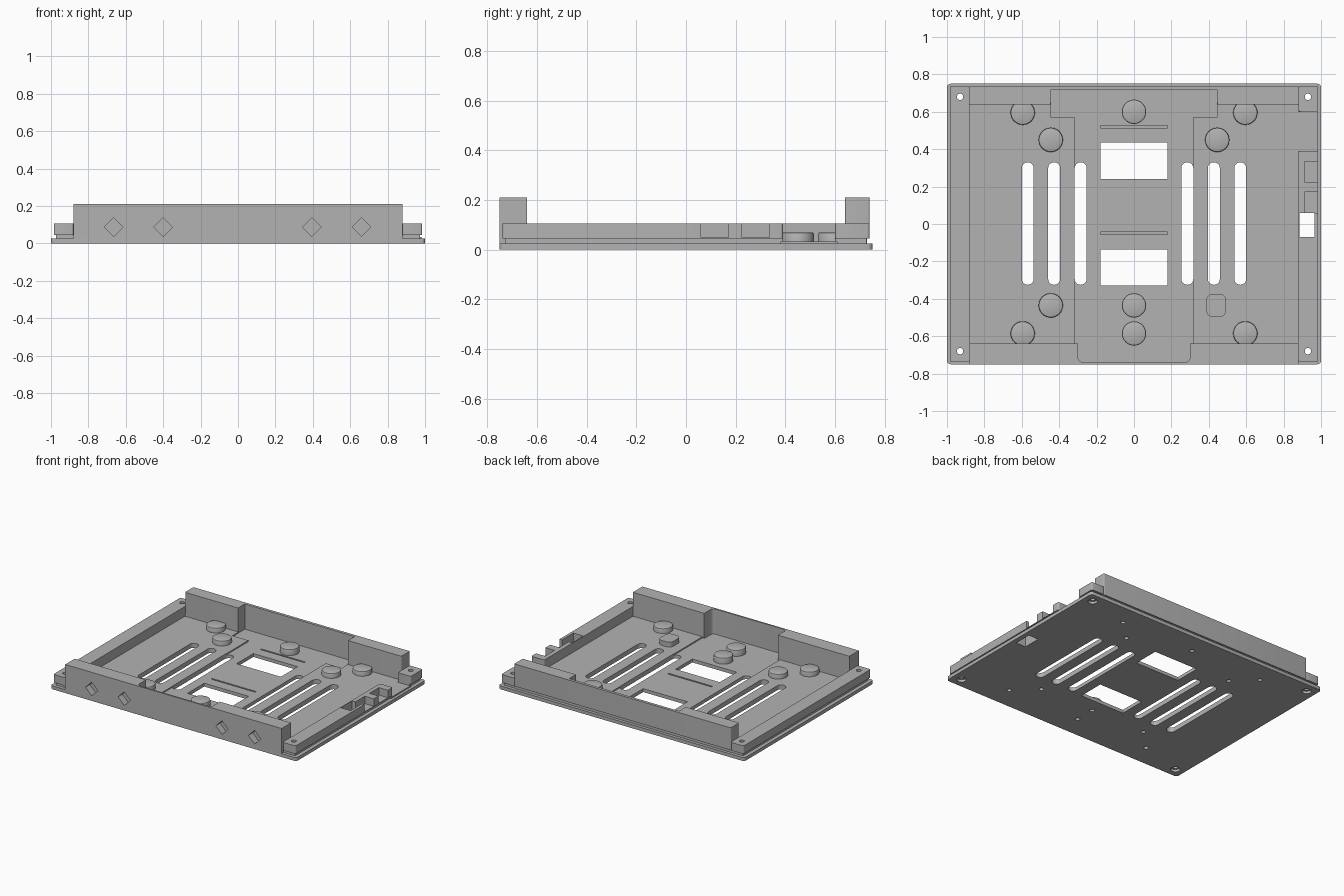
import bpy, bmesh, math
from mathutils import Matrix

cube = bpy.data.objects.get("Cube")
if cube:
    bpy.data.objects.remove(cube)

grey = bpy.data.materials.new("plain grey")
grey.use_nodes = True
colour = (0.45, 0.45, 0.45, 1)
grey.diffuse_color = colour
grey.node_tree.nodes["Principled BSDF"].inputs["Base Color"].default_value = colour


def finish(name, bm):
    bmesh.ops.recalc_face_normals(bm, faces=bm.faces)
    mesh = bpy.data.meshes.new(name)
    bm.to_mesh(mesh)
    bm.free()
    mesh.materials.append(grey)
    ob = bpy.data.objects.new(name, mesh)
    bpy.context.collection.objects.link(ob)
    return ob


def prism(name, pts, z0, z1):
    bm = bmesh.new()
    face = bm.faces.new([bm.verts.new((x, y, z0)) for x, y in pts])
    new = bmesh.ops.extrude_face_region(bm, geom=[face])["geom"]
    bmesh.ops.translate(bm, verts=[v for v in new if isinstance(v, bmesh.types.BMVert)],
                        vec=(0, 0, z1 - z0))
    return finish(name, bm)


def box(name, x0, x1, y0, y1, z0, z1, r=0.0, steps=5):
    """Box whose vertical corners may be rounded by r."""
    if not r:
        return prism(name, [(x0, y0), (x1, y0), (x1, y1), (x0, y1)], z0, z1)
    pts = []
    corners = [(x1 - r, y1 - r), (x0 + r, y1 - r), (x0 + r, y0 + r), (x1 - r, y0 + r)]
    for i, (cx, cy) in enumerate(corners):
        for k in range(steps + 1):
            a = math.pi / 2 * (i + k / steps)
            pts.append((cx + r * math.cos(a), cy + r * math.sin(a)))
    return prism(name, pts, z0, z1)


def cylinder(name, x, y, z0, z1, r, bevel=0.0, sides=32):
    bm = bmesh.new()
    bmesh.ops.create_cone(bm, cap_ends=True, segments=sides, radius1=r, radius2=r, depth=z1 - z0,
                          matrix=Matrix.Translation((x, y, (z0 + z1) / 2)))
    if bevel:
        rim = [e for e in bm.edges if all(v.co.z > z1 - 1e-4 for v in e.verts)]
        bmesh.ops.bevel(bm, geom=rim, offset=bevel, segments=2, affect='EDGES', profile=0.5)
    return finish(name, bm)


def cut(ob, cutters):
    for c in cutters:
        mod = ob.modifiers.new("cut", 'BOOLEAN')
        mod.operation, mod.solver, mod.object = 'DIFFERENCE', 'EXACT', c
    bpy.context.view_layer.update()
    evaluated = ob.evaluated_get(bpy.context.evaluated_depsgraph_get())
    mesh = bpy.data.meshes.new_from_object(evaluated)
    ob.modifiers.clear()
    ob.data = mesh


LIP, FLOOR, SIDE_TOP, WALL_TOP = 0.025, 0.034, 0.105, 0.21

# Cutters: vent slots, windows, grooves, screw holes, side port
slots = [box("slot_cutter", s * x - 0.032, s * x + 0.032, -0.325, 0.33, -0.1, 0.1, 0.031)
         for s in (-1, 1) for x in (0.285, 0.427, 0.568)]
windows = [box("window_cutter", -0.18, 0.18, y, y + 0.195, -0.1, 0.1) for y in (-0.33, 0.24)]
grooves = [box("groove_cutter", -0.18, 0.18, y - 0.006, y + 0.006, 0.012, 0.1)
           for y in (-0.05, 0.52)]
screws = []
for sx in (-1, 1):
    for sy in (-1, 1):
        screws.append(cylinder("screw_cutter", sx * 0.93, sy * 0.68, -0.1, 0.3, 0.017))
        screws.append(cylinder("head_cutter", sx * 0.93, sy * 0.68, -0.1, 0.018, 0.032))
port = box("port_cutter", 0.885, 0.965, -0.07, 0.06, -0.1, 0.3)

bosses = [(-0.595, 0.595), (-0.445, 0.45), (0, 0.6), (0.445, 0.45), (0.595, 0.595),
          (-0.595, -0.585), (-0.445, -0.435), (0, -0.435), (0, -0.585), (0.44, -0.435),
          (0.595, -0.585)]
bores = [cylinder("bore_cutter", x, y, -0.1, 0.05, 0.016, sides=16) for x, y in bosses]

# Base plate
plate = box("base_plate", -1, 1, -0.75, 0.75, 0, LIP, 0.02)
cut(plate, slots + windows + grooves + screws + bores + [port])

# Raised floor on both sides of the recessed centre
for s, side in ((-1, "right"), (1, "left")):
    pts = [(0.9, -0.65), (0.315, -0.65), (0.315, 0.57), (0.445, 0.57), (0.445, 0.65), (0.9, 0.65)]
    pad = prism(side + "_floor", [(s * x, y) for x, y in pts], LIP, FLOOR)
    cut(pad, slots + bores + [port])
box("side_gap_floor", 0.88, 0.98, 0.38, 0.61, LIP, FLOOR)

# Mounting bosses
for i, (x, y) in enumerate(bosses):
    if i == 9:
        boss = box("trimmed_boss", x - 0.053, x + 0.053, y - 0.062, y + 0.062, LIP, 0.07, 0.035)
    else:
        boss = cylinder("boss", x, y, LIP, 0.07, 0.065, 0.008)
    cut(boss, [bores[i]])


# Side walls: a set-back plinth under a wider rail
def side_wall(name, x0, x1, y0, y1, cutters):
    out = 0.012
    px0, px1 = (x0 + out, x1) if x0 < 0 else (x0, x1 - out)
    py0 = y0 + out if y0 < -0.7 else y0
    py1 = y1 - out if y1 > 0.7 else y1
    cut(box(name + "_plinth", px0, px1, py0, py1, LIP, 0.046), cutters)
    cut(box(name, x0, x1, y0, y1, 0.046, SIDE_TOP, 0.01), cutters)


notches = [box("notch_cutter", 0.912, 1.1, y, y + 0.11, 0.05, 0.3) for y in (0.06, 0.225)]
side_wall("right_wall", -0.985, -0.88, -0.738, 0.738, screws)
side_wall("left_wall", 0.88, 0.985, -0.738, 0.39, screws + notches + [port])
side_wall("left_corner_block", 0.88, 0.985, 0.6, 0.738, screws)

# Front wall with an inner pocket and blind diamond holes
diamonds = []
for x in (-0.665, -0.4, 0.395, 0.66):
    bm = bmesh.new()
    bmesh.ops.create_cone(bm, cap_ends=True, segments=4, radius1=0.05, radius2=0.05, depth=0.12,
                          matrix=Matrix.Translation((x, -0.76, 0.087))
                          @ Matrix.Rotation(math.pi / 2, 4, 'X'))
    diamonds.append(finish("diamond_cutter", bm))
front_pocket = box("front_pocket_cutter", -0.3, 0.3, -0.738, -0.4, LIP - 0.01, 0.3, 0.025)
front = box("front_wall", -0.88, 0.88, -0.75, -0.64, LIP, WALL_TOP)
cut(front, [front_pocket] + diamonds)

# Back wall with a wider inner pocket, on a set-back plinth
back_pocket = box("back_pocket_cutter", -0.447, 0.447, 0.4, 0.717, LIP - 0.01, 0.3)
back = box("back_wall", -0.88, 0.88, 0.64, 0.738, 0.046, WALL_TOP, 0.006)
cut(back, [back_pocket])
plinth = box("back_wall_plinth", -0.88, 0.88, 0.64, 0.728, LIP, 0.046)
cut(plinth, [back_pocket])

# Remove the cutters and shade the rest
for ob in list(bpy.context.scene.objects):
    if "_cutter" in ob.name:
        bpy.data.objects.remove(ob)
    elif ob.type == 'MESH':
        bpy.ops.object.select_all(action='DESELECT')
        ob.select_set(True)
        bpy.context.view_layer.objects.active = ob
        bpy.ops.object.shade_smooth_by_angle(angle=math.radians(30))
